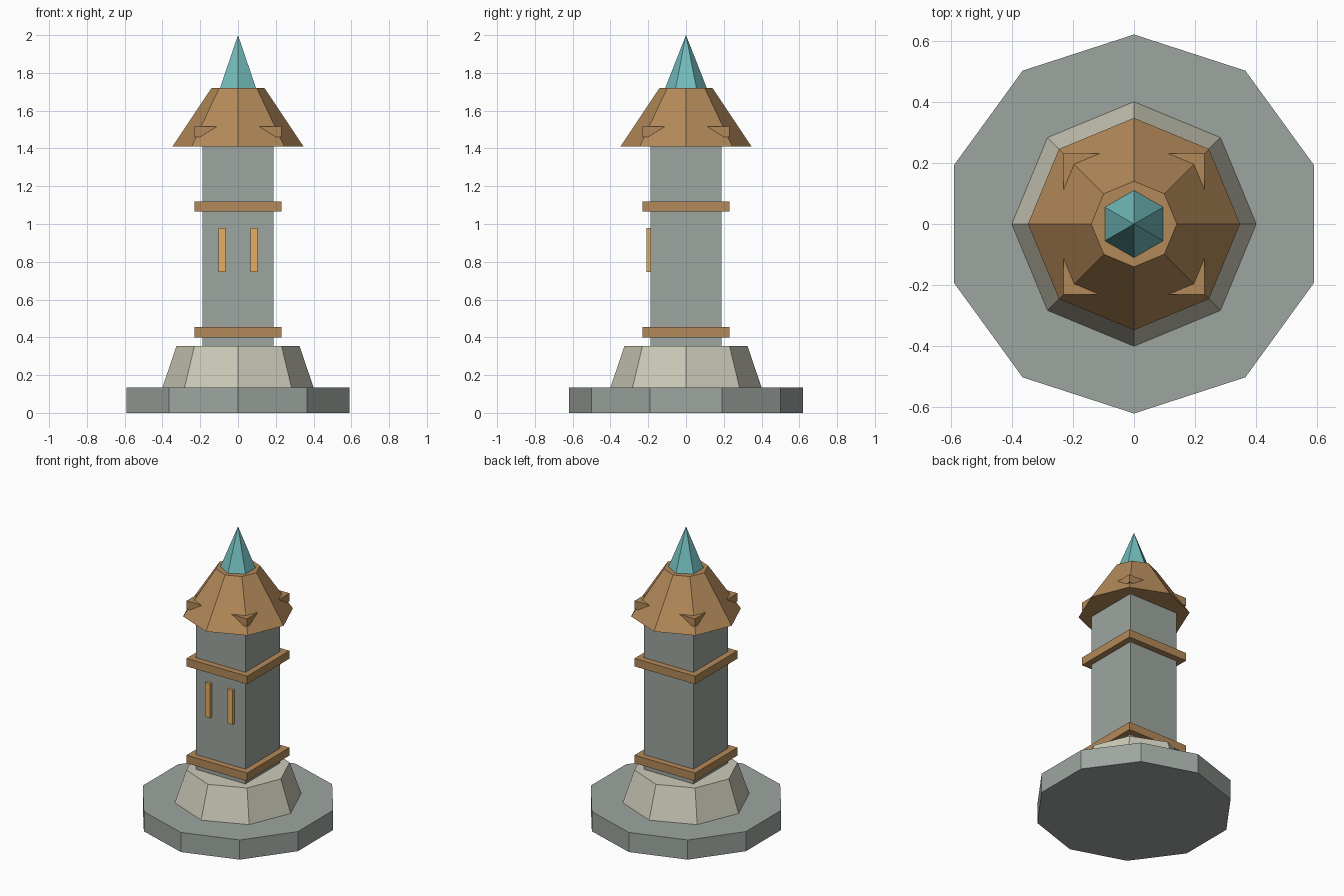
import bpy, math

if "Cube" in bpy.data.objects:
    bpy.data.objects.remove(bpy.data.objects["Cube"])


def material(name, rgb):
    m = bpy.data.materials.new(name)
    m.diffuse_color = (*rgb, 1)
    m.use_nodes = True
    m.node_tree.nodes["Principled BSDF"].inputs["Base Color"].default_value = m.diffuse_color
    return m


base_stone = material("base_stone", (0.34, 0.38, 0.35))
pale_stone = material("pale_stone", (0.60, 0.59, 0.48))
timber = material("timber", (0.45, 0.25, 0.10))
lit = material("lit_window", (0.80, 0.42, 0.12))
teal = material("teal", (0.17, 0.50, 0.50))


def add(name, verts, faces, mat):
    me = bpy.data.meshes.new(name)
    me.from_pydata(verts, [], faces)
    me.materials.append(mat)
    ob = bpy.data.objects.new(name, me)
    bpy.context.collection.objects.link(ob)
    return ob


def frustum(name, n, r0, r1, z0, z1, mat):
    """Straight-sided n-gon tower with a corner on +y; r1 = 0 makes a point."""
    def ring(r, z):
        a = [math.pi / 2 + math.tau * i / n for i in range(n)]
        return [(r * math.cos(t), r * math.sin(t), z) for t in a]
    bottom = [tuple(reversed(range(n)))]
    if r1 == 0:
        sides = [(i, (i + 1) % n, n) for i in range(n)]
        return add(name, ring(r0, z0) + [(0, 0, z1)], bottom + sides, mat)
    sides = [(i, (i + 1) % n, n + (i + 1) % n, n + i) for i in range(n)]
    top = [tuple(range(n, 2 * n))]
    return add(name, ring(r0, z0) + ring(r1, z1), bottom + sides + top, mat)


def box(name, x0, x1, y0, y1, z0, z1, mat):
    v = [(x, y, z) for z in (z0, z1) for x, y in ((x0, y0), (x1, y0), (x1, y1), (x0, y1))]
    f = [(3, 2, 1, 0), (4, 5, 6, 7)]
    f += [(i, (i + 1) % 4, 4 + (i + 1) % 4, 4 + i) for i in range(4)]
    return add(name, v, f, mat)


# stepped foot
frustum("base", 10, 0.62, 0.62, 0, 0.135, base_stone)
frustum("plinth", 8, 0.40, 0.326, 0.135, 0.353, pale_stone)

# square shaft with three timber bands (the top one pokes through the roof)
box("shaft", -0.188, 0.188, -0.188, 0.188, 0.34, 1.43, base_stone)
for i, (z0, z1) in enumerate(((0.40, 0.455), (1.065, 1.12), (1.46, 1.515))):
    box(f"band_{i + 1}", -0.23, 0.23, -0.23, 0.23, z0, z1, timber)

# narrow front windows
for side, x in (("left", -0.085), ("right", 0.085)):
    box(f"window_{side}", x - 0.019, x + 0.019, -0.208, -0.18, 0.745, 0.98, lit)

# roof and spire
frustum("roof", 8, 0.347, 0.14, 1.41, 1.72, timber)
frustum("spire", 6, 0.11, 0, 1.72, 2.0, teal)
